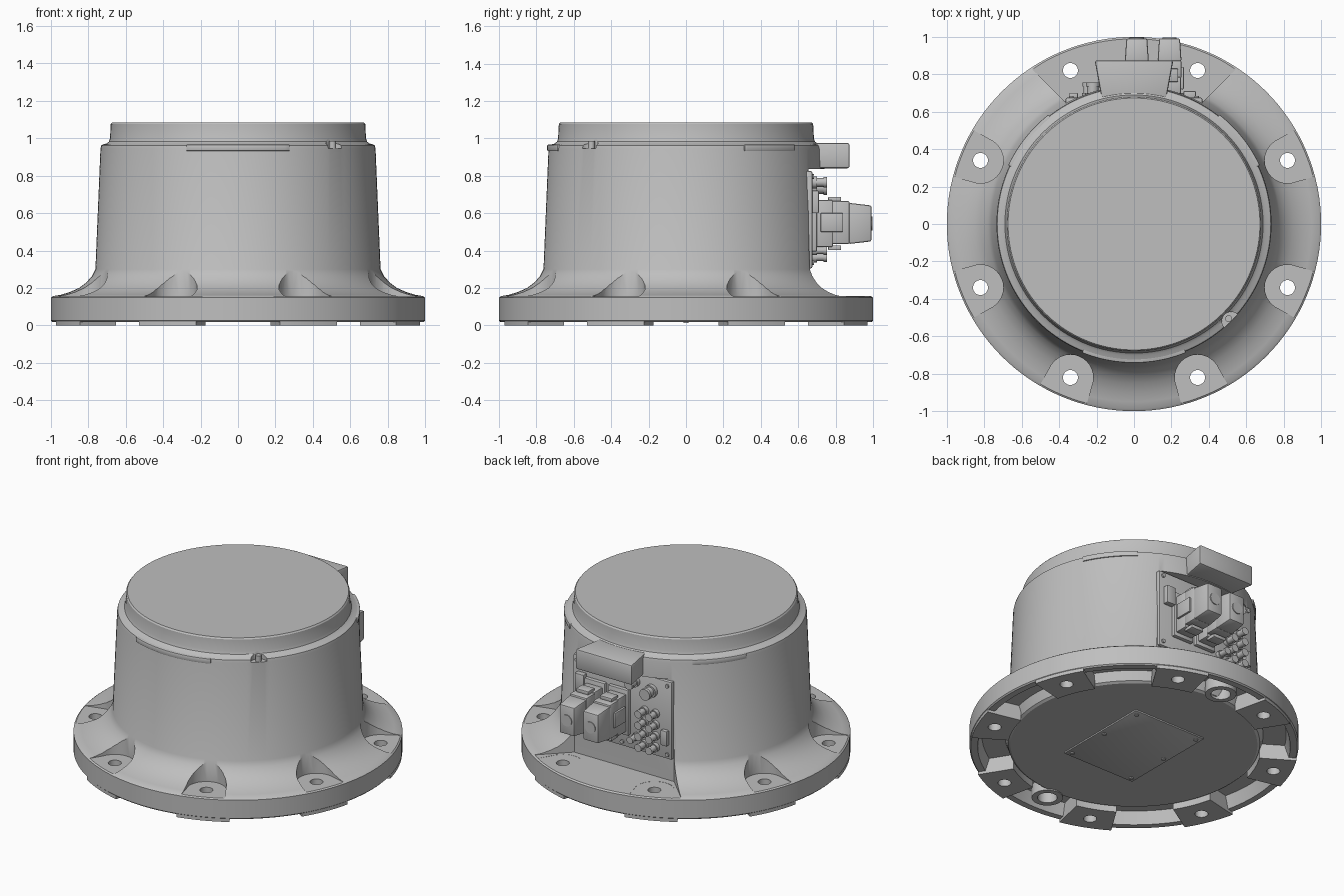
import bpy, bmesh, math
from mathutils import Matrix, Vector

if "Cube" in bpy.data.objects:
    bpy.data.objects.remove(bpy.data.objects["Cube"])

GREY = (0.52, 0.52, 0.52, 1)
metal = bpy.data.materials.new("cast_grey")
metal.use_nodes = True
metal.diffuse_color = GREY
metal.node_tree.nodes["Principled BSDF"].inputs["Base Color"].default_value = GREY
metal.node_tree.nodes["Principled BSDF"].inputs["Roughness"].default_value = 0.6


def activate(ob):
    bpy.ops.object.select_all(action='DESELECT')
    ob.select_set(True)
    bpy.context.view_layer.objects.active = ob


def make(name, bm):
    bmesh.ops.recalc_face_normals(bm, faces=bm.faces)
    me = bpy.data.meshes.new(name)
    bm.to_mesh(me)
    bm.free()
    me.materials.append(metal)
    ob = bpy.data.objects.new(name, me)
    bpy.context.collection.objects.link(ob)
    return ob


def apply_mod(ob, kind, **settings):
    mod = ob.modifiers.new(kind.lower(), kind)
    for key, value in settings.items():
        setattr(mod, key, value)
    activate(ob)
    bpy.ops.object.modifier_apply(modifier=mod.name)


def cut(ob, cutter):
    apply_mod(ob, 'BOOLEAN', operation='DIFFERENCE', solver='EXACT', object=cutter)


def finish(ob, bevel=0):
    if bevel:
        apply_mod(ob, 'BEVEL', width=bevel, segments=2, limit_method='ANGLE')
    activate(ob)
    bpy.ops.object.shade_smooth_by_angle(angle=math.radians(32))


def polar(r, deg):
    return r * math.cos(math.radians(deg)), r * math.sin(math.radians(deg))


def prism(bm, outline, z0, z1):
    low = [bm.verts.new((x, y, z0)) for x, y in outline]
    high = [bm.verts.new((x, y, z1)) for x, y in outline]
    bm.faces.new(low)
    bm.faces.new(high)
    for i in range(len(low)):
        j = (i + 1) % len(low)
        bm.faces.new((low[i], low[j], high[j], high[i]))


def sector(r0, r1, a0, a1, n=12):
    angles = [a0 + (a1 - a0) * i / n for i in range(n + 1)]
    return [polar(r1, a) for a in angles] + [polar(r0, a) for a in reversed(angles)]


def circle(cx, cy, r, n=32):
    return [(cx + r * math.cos(math.tau * i / n), cy + r * math.sin(math.tau * i / n))
            for i in range(n)]


def box(bm, x, y, z, taper=1):
    # Box from three (low, high) ranges, with its +y end scaled by taper
    centre = Vector([sum(r) / 2 for r in (x, y, z)])
    size = [r[1] - r[0] for r in (x, y, z)]
    for v in bmesh.ops.create_cube(bm, size=1)["verts"]:
        k = taper if v.co.y > 0 else 1
        v.co = centre + Vector((v.co.x * size[0] * k, v.co.y * size[1], v.co.z * size[2] * k))


def rod_y(bm, x, z, r, y0, y1, n=20):
    mat = Matrix.Translation((x, (y0 + y1) / 2, z)) @ Matrix.Rotation(math.pi / 2, 4, 'X')
    bmesh.ops.create_cone(bm, cap_ends=True, segments=n, radius1=r, radius2=r,
                          depth=y1 - y0, matrix=mat)


HOLES = [22.5 + 45 * i for i in range(8)]

# Turned housing: underside groove, flange, sweeping fillet, drum and cap
profile = [(0, .03), (.75, .03), (.765, .04), (.785, .1), (.925, .1), (.95, .018), (.992, .018),
           (1, .026), (1, .148), (.988, .157), (.95, .163), (.9, .178), (.85, .2),
           (.81, .23), (.78, .264), (.762, .3), (.735, .945), (.731, .962), (.722, .967),
           (.703, .972), (.69, .982), (.684, 1), (.68, 1.076), (.673, 1.085), (0, 1.085)]
bm = bmesh.new()
ring = [bm.verts.new((r, 0, z)) for r, z in profile]
edges = [bm.edges.new(pair) for pair in zip(ring, ring[1:])]
bmesh.ops.spin(bm, geom=ring + edges, cent=(0, 0, 0), axis=(0, 0, 1),
               angle=math.tau, steps=128)
bmesh.ops.remove_doubles(bm, verts=bm.verts, dist=1e-4)
housing = make("housing", bm)

# Foot pads under the bolt holes
bm = bmesh.new()
for a in HOLES:
    prism(bm, sector(.77, .997, a - 9.5, a + 9.5), 0, .12)
pads = make("foot_pads", bm)

# Cutters: flat back bay, bolt pockets, bolt holes, rim notch
bm = bmesh.new()
prism(bm, [(-.37, .655), (.37, .655), (.8, 1.08), (-.8, 1.08)], .156, .835)
bay = make("bay_cutter", bm)

bm = bmesh.new()
for a in HOLES:
    local = [(.888 + .122 * math.cos(t), .122 * math.sin(t))
             for t in [math.pi * (.5 + i / 16) for i in range(17)]]
    local += [(1.1, -.15), (1.1, .15)]
    turn = Matrix.Rotation(math.radians(a), 2)
    prism(bm, [tuple(turn @ Vector(p)) for p in local], .155, .5)
pockets = make("pocket_cutter", bm)

bm = bmesh.new()
for a in HOLES:
    prism(bm, circle(*polar(.888, a), .04), -.1, .4)
bolts = make("hole_cutter", bm)

bm = bmesh.new()
prism(bm, circle(*polar(.735, -45), .05), .945, 1.05)
notch = make("notch_cutter", bm)

for cutter in (pockets, bay, bolts, notch):
    cut(housing, cutter)
cut(pads, bolts)
for cutter in (pockets, bay, bolts, notch):
    bpy.data.objects.remove(cutter)
finish(housing)
finish(pads)

# Index pin standing in the rim notch
bm = bmesh.new()
prism(bm, circle(*polar(.715, -45), .018, 16), .94, .985)
finish(make("index_pin", bm))

# Raised lips around the shoulder
bm = bmesh.new()
for a0, a1 in ((-112, -68), (25, 52), (128, 155)):
    prism(bm, sector(.7, .742, a0, a1, 20), .932, .966)
finish(make("shoulder_lips", bm), .005)

# Threaded bosses in the underside groove
bm = bmesh.new()
for y in (-.82, .82):
    prism(bm, circle(0, y, .095), .022, .12)
bosses = make("underside_bosses", bm)
bm = bmesh.new()
for y in (-.82, .82):
    prism(bm, circle(0, y, .06), -.1, .095)
bore = make("bore_cutter", bm)
cut(bosses, bore)
bpy.data.objects.remove(bore)
finish(bosses)

# Underside cover plate with screws
bm = bmesh.new()
box(bm, (-.27, .27), (-.34, .34), (.02, .032))
finish(make("bottom_cover", bm), .004)
bm = bmesh.new()
for x in (-.235, .235):
    for y in (-.305, 0, .305):
        prism(bm, circle(x, y, .014, 12), .014, .024)
finish(make("cover_screws", bm))

# Hood over the connector panel
bm = bmesh.new()
prism(bm, [(-.16, .6), (.16, .6), (.21, .875), (-.21, .875)], .84, .975)
finish(make("panel_hood", bm), .012)

# Connector panel and its screws
bm = bmesh.new()
box(bm, (-.365, .365), (.64, .675), (.305, .825))
finish(make("connector_panel", bm), .008)
bm = bmesh.new()
for x in (-.335, 0, .335):
    for z in (.335, .795):
        rod_y(bm, x, z, .013, .67, .685, 12)
finish(make("panel_screws", bm))

# Two heavy plug connectors with bases, latches and tapered caps
for side, x in (("left", .19), ("right", .015)):
    bm = bmesh.new()
    box(bm, (x - .075, x + .075), (.67, .7), (.395, .7))
    box(bm, (x - .06, x + .06), (.69, .785), (.42, .67))
    finish(make(side + "_plug_base", bm), .006)
    bm = bmesh.new()
    box(bm, (x - .064, x + .064), (.78, .875), (.435, .665))
    box(bm, (x - .064, x + .064), (.87, .992), (.435, .655), .87)
    finish(make(side + "_plug_body", bm), .01)
    bm = bmesh.new()
    rod_y(bm, x, .545, .038, .99, .997, 24)
    finish(make(side + "_plug_cap", bm))
    bm = bmesh.new()
    for z in (.415, .675):
        box(bm, (x - .045, x + .045), (.76, .83), (z - .012, z + .012))
    for s in (-1, 1):
        box(bm, (x + s * .068 - .008, x + s * .068 + .008), (.72, .84), (.5, .6))
    finish(make(side + "_plug_latches", bm), .004)

# Round signal ports, each a collar with a narrower plug
ports = [(x, z, .028) for x in (-.17, -.25) for z in (.365, .44, .515, .59)]
ports += [(-.22, .735, .042), (-.1, .765, .032), (-.11, .4, .025)]
bm = bmesh.new()
for x, z, r in ports:
    rod_y(bm, x, z, r, .67, .7)
    rod_y(bm, x, z, r * .75, .7, .735)
    rod_y(bm, x, z, r * .9, .735, .755)
finish(make("signal_ports", bm))

# Small side terminal block
bm = bmesh.new()
box(bm, (.265, .33), (.67, .71), (.6, .72))
box(bm, (-.345, -.3), (.67, .7), (.4, .5))
finish(make("terminal_blocks", bm), .004)
